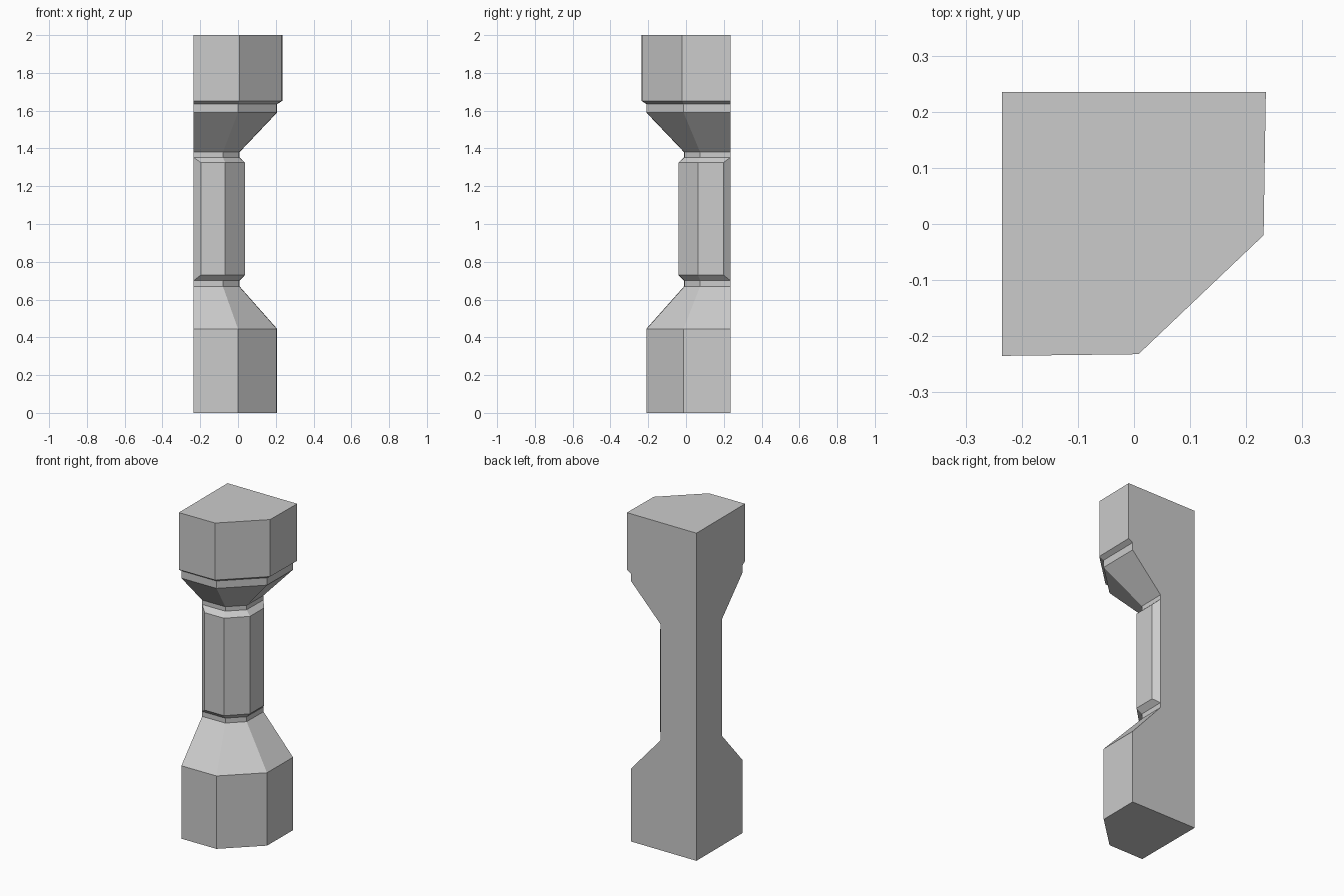
import bpy, bmesh

if "Cube" in bpy.data.objects:
    bpy.data.objects.remove(bpy.data.objects["Cube"])

# Cross-sections from the back wall round to the left wall (wall corner added later).
# Six points each; plain sections repeat their wall points, the shaft chamfers there.
def plain(a, b, c, d):
    return [a, a, b, c, d, d]

W = 0.235
base = plain((0.207, W), (0.205, -0.013), (0.0, -0.208), (-W, -0.21))
neck = plain((0.008, W), (0.006, 0.075), (-0.08, -0.008), (-W, -0.01))
shaft = [(0.008, W), (0.037, 0.198), (0.036, 0.064),
         (-0.068, -0.039), (-0.197, -0.04), (-W, -0.01)]
cap = plain((W, W), (0.231, -0.02), (0.008, -0.232), (-W, -0.235))

# Levels of the corner column, bottom to top
levels = [(0, base), (0.445, base), (0.67, neck), (0.70, neck),
          (0.73, shaft), (1.325, shaft), (1.353, neck), (1.38, neck),
          (1.59, base), (1.635, base), (1.652, cap), (2.0, cap)]

# Loft the levels into one closed solid
bm = bmesh.new()
rings = [[bm.verts.new((x, y, z)) for x, y in [(-W, W)] + section]
         for z, section in levels]
for low, high in zip(rings, rings[1:]):
    for i in range(7):
        j = (i + 1) % 7
        bm.faces.new((low[i], low[j], high[j], high[i]))
bm.faces.new(rings[0])
bm.faces.new(rings[-1])

# Merge repeated wall points and clean up the flat wall sides
bmesh.ops.remove_doubles(bm, verts=bm.verts, dist=0.0005)
bmesh.ops.recalc_face_normals(bm, faces=bm.faces)
bmesh.ops.dissolve_limit(bm, angle_limit=0.005, verts=bm.verts, edges=bm.edges)

mesh = bpy.data.meshes.new("corner_column")
bm.to_mesh(mesh)
bm.free()
column = bpy.data.objects.new("corner_column", mesh)
bpy.context.collection.objects.link(column)
